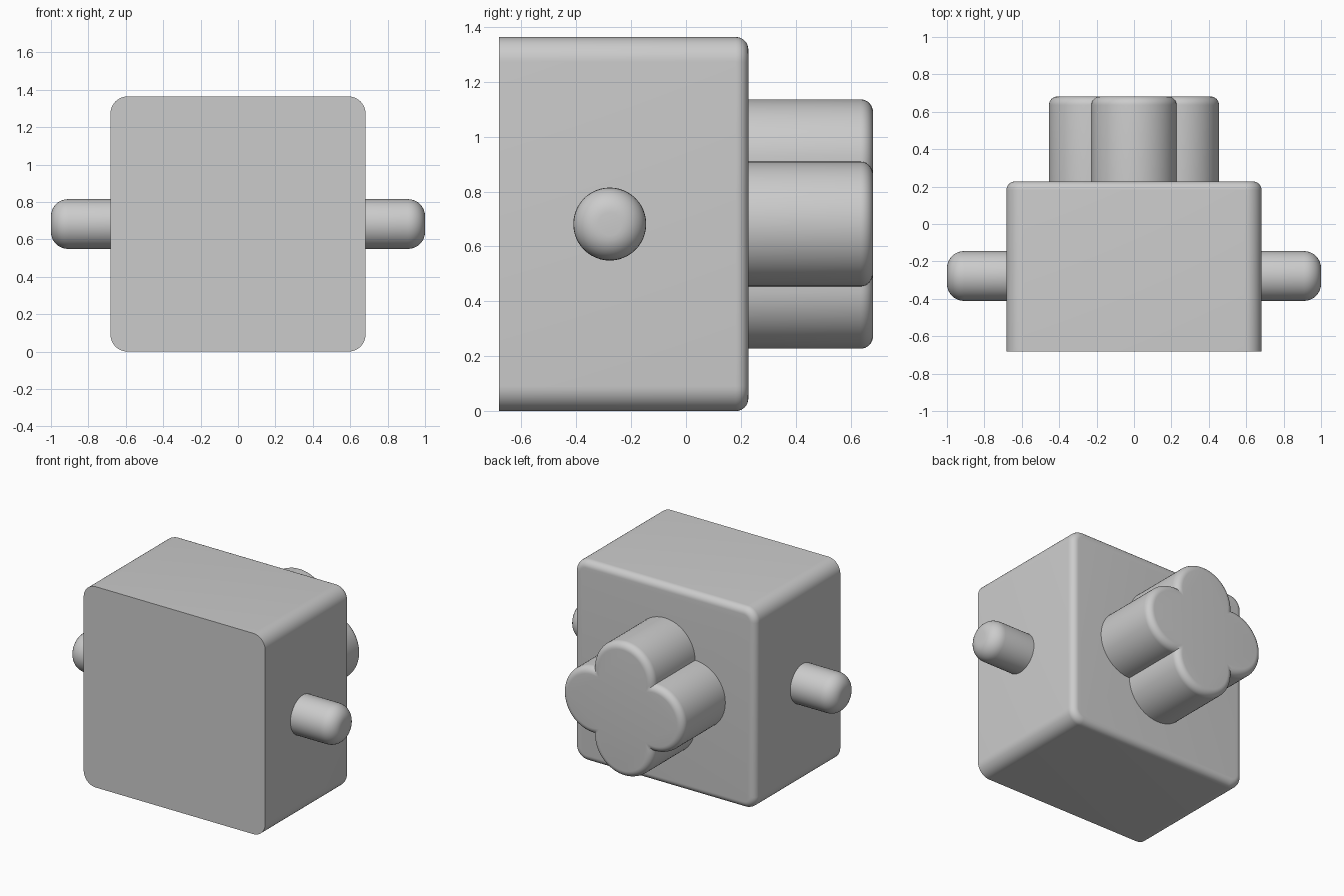
import bpy, bmesh
from math import sin, cos, pi, sqrt, atan2
from mathutils import Matrix, Vector

cube = bpy.data.objects.get("Cube")
if cube:
    bpy.data.objects.remove(cube, do_unlink=True)

U = 1 / 22          # one design unit
HALF = 15 * U       # half of the body width
MID = Vector((0, 0, HALF))

grey = bpy.data.materials.new("plain grey")
grey.use_nodes = True
grey.diffuse_color = (0.6, 0.6, 0.6, 1)
grey.node_tree.nodes["Principled BSDF"].inputs["Base Color"].default_value = (0.6, 0.6, 0.6, 1)


def arc(cx, cy, r, start, end, steps):
    angles = [start + (end - start) * i / steps for i in range(steps + 1)]
    return [(cx + r * cos(a), cy + r * sin(a)) for a in angles]


# Outlines, each shrunk by an inset
def rounded_square(inset):
    r, c = 2 * U, HALF - 2 * U
    pts = []
    for q, (sx, sy) in enumerate([(1, 1), (-1, 1), (-1, -1), (1, -1)]):
        pts += arc(sx * c, sy * c, r - inset, q * pi / 2, (q + 1) * pi / 2, 10)
    return pts


def four_lobes(inset):
    c = 5 * U
    r = c - inset
    notch = (c + sqrt(2 * r * r - c * c)) / 2
    half = atan2(notch, notch - c)
    pts = []
    for q in range(4):
        a = q * pi / 2
        pts += arc(c * cos(a), c * sin(a), r, a - half, a + half, 32)[:-1]
    return pts


def circle(inset):
    return arc(0, 0, 0.133 - inset, 0, 2 * pi, 48)[:-1]


def rounded_prism(name, outline, depth, fillet, matrix):
    """Extrude an outline along local z and round its far edge."""
    steps = 8
    layers = [(0, 0)]
    for i in range(steps + 1):
        a = i / steps * pi / 2
        layers.append((fillet * (1 - cos(a)), depth - fillet * (1 - sin(a))))
    bm = bmesh.new()
    rings = [[bm.verts.new((x, y, z)) for x, y in outline(d)] for d, z in layers]
    for low, high in zip(rings, rings[1:]):
        for i in range(len(low)):
            j = (i + 1) % len(low)
            bm.faces.new((low[i], low[j], high[j], high[i]))
    bm.faces.new(rings[0][::-1])
    bm.faces.new(rings[-1])
    bm.transform(matrix)
    bmesh.ops.recalc_face_normals(bm, faces=bm.faces)
    mesh = bpy.data.meshes.new(name)
    bm.to_mesh(mesh)
    bm.free()
    mesh.materials.append(grey)
    obj = bpy.data.objects.new(name, mesh)
    bpy.context.collection.objects.link(obj)
    bpy.ops.object.select_all(action="DESELECT")
    obj.select_set(True)
    bpy.context.view_layer.objects.active = obj
    bpy.ops.object.shade_smooth_by_angle(angle=pi / 6)


to_back = Matrix.Rotation(-pi / 2, 4, "X")

# Body block, rounded at the back
rounded_prism("body", rounded_square, 20 * U, U,
              Matrix.Translation(MID + Vector((0, -HALF, 0))) @ to_back)

# Four-lobed knob on the back
rounded_prism("lobed_knob", four_lobes, 10 * U, U,
              Matrix.Translation(MID + Vector((0, 5 * U, 0))) @ to_back)

# Round-ended pegs on both sides
for name, side in (("left_peg", 1), ("right_peg", -1)):
    rounded_prism(name, circle, 7 * U, 2 * U,
                  Matrix.Translation(MID + Vector((side * HALF, -0.278, 0)))
                  @ Matrix.Rotation(side * pi / 2, 4, "Y"))
